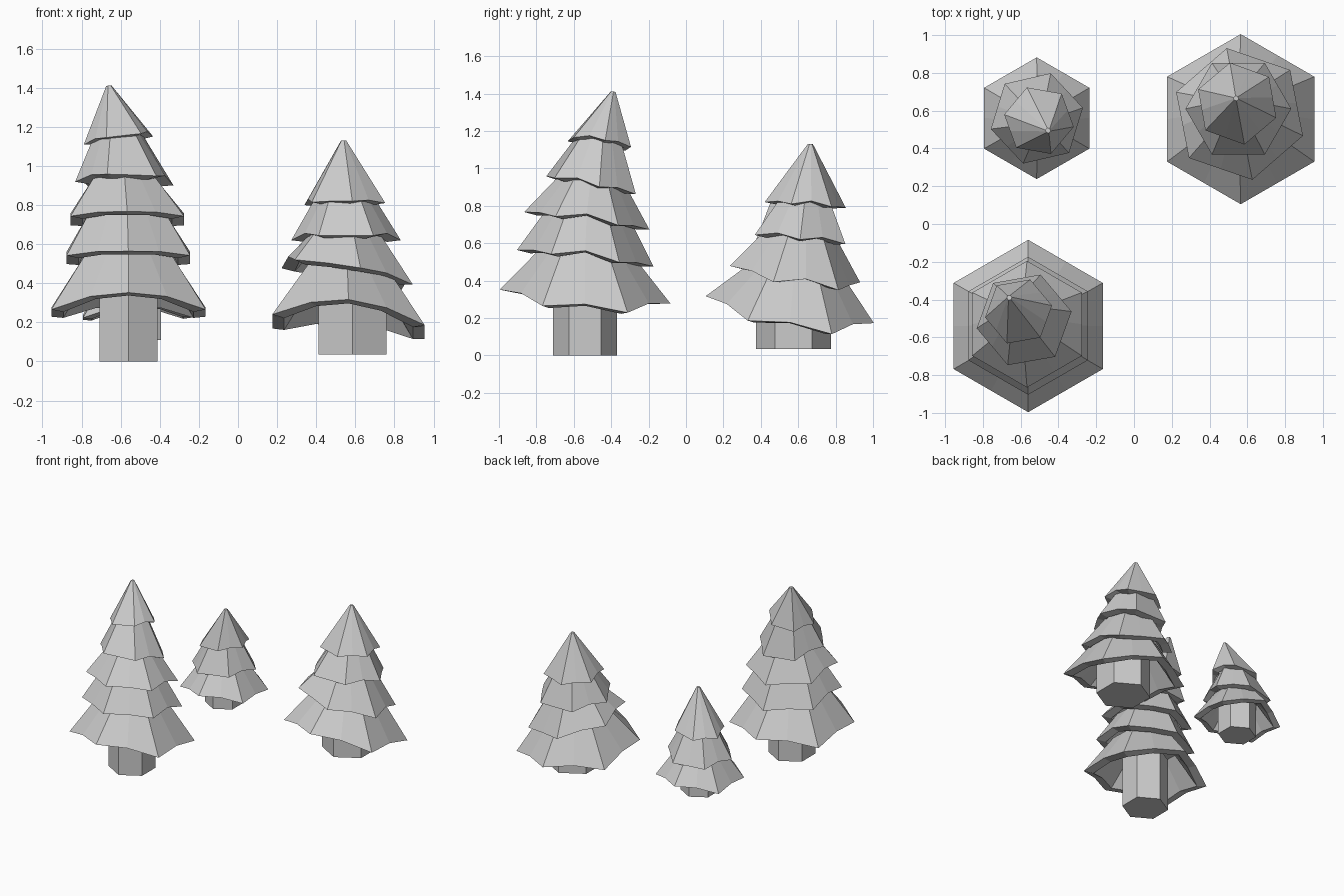
import bpy, bmesh
from math import sin, cos, pi, radians
from mathutils import Vector

if "Cube" in bpy.data.objects:
    bpy.data.objects.remove(bpy.data.objects["Cube"])


def make_object(name, bm):
    bmesh.ops.recalc_face_normals(bm, faces=bm.faces)
    mesh = bpy.data.meshes.new(name)
    bm.to_mesh(mesh)
    bm.free()
    obj = bpy.data.objects.new(name, mesh)
    bpy.context.collection.objects.link(obj)
    return obj


def trunk(name, base, r, z_top):
    """Hexagonal log standing on its base point."""
    bm = bmesh.new()
    h = z_top - base.z
    bmesh.ops.create_cone(bm, cap_ends=True, segments=6, radius1=r, radius2=r, depth=h)
    obj = make_object(name, bm)
    obj.location = base + Vector((0, 0, h / 2))


def skirt(name, centre, r, rot, tilt, saddle, top, r_top, thick):
    """Thick hexagonal branch skirt; side middles are raised a little."""
    bm = bmesh.new()

    def ring(c, rad, lean, wave):
        verts = []
        for i in range(12):
            a = radians(rot + 30 * i)
            d = rad * (cos(pi / 6) if i % 2 else 1)
            p = Vector((d * cos(a), d * sin(a), 0))
            p.z = lean * p.dot(tilt)
            if wave:
                p.z += (i % 2) * 0.11 * r * cos(a) ** 2 - saddle * cos(2 * a)
            verts.append(bm.verts.new(c + p))
        return verts

    down = Vector((0, 0, -thick))
    rings = [ring(top, r_top, 0.5, False),
             ring(centre, r, 1, True),
             ring(centre + down * 0.15, r - 1.2 * thick, 1, True),
             ring(top + down * 1.6, max(r_top - 0.3 * thick, 0.01), 0.5, False)]
    for upper, lower in zip(rings, rings[1:]):
        for i in range(12):
            j = (i + 1) % 12
            bm.faces.new((lower[i], lower[j], upper[j], upper[i]))
    bm.faces.new(rings[0])
    bm.faces.new(rings[-1])
    make_object(name, bm)


def tree(name, base, trunk_r, shift, tip, bend, skirts):
    """Skirts are (height, radius, rotation, slope x, slope y), bottom to top."""
    base, tip = Vector(base), Vector(tip)
    n = len(skirts)
    r0 = skirts[0][1]

    # the stem curves from the base toward the tip
    def stem(i, z):
        p = base.lerp(tip, (i / n) ** bend)
        p.z = z
        return p

    trunk(name + "_trunk", base + Vector((shift, shift, 0)), trunk_r, skirts[0][0] + 0.15)
    for i, (z, r, rot, sx, sy) in enumerate(skirts):
        last = i == n - 1
        top = tip if last else stem(i + 1, skirts[i + 1][0] + 0.045)
        r_top = 0.014 if last else 0.65 * skirts[i + 1][1]
        skirt(f"{name}_branches_{i + 1}", stem(i, z), r, rot, Vector((sx, sy, 0)),
              0.0 if i else 0.1 * r, top, r_top, 0.13 * r0)


tree("tall_tree", (-0.56, -0.54, 0), 0.17, 0, (-0.66, -0.39, 1.41), 3, [
    (0.27, 0.456, 30, 0, -0.08),
    (0.52, 0.365, 30, 0, -0.12),
    (0.72, 0.335, 30, 0, -0.14),
    (0.91, 0.255, 10, 0, -0.2),
    (1.13, 0.18, 10, 0.14, -0.14)])

tree("wide_tree", (0.565, 0.555, 0.035), 0.2, 0.02, (0.54, 0.665, 1.13), 1, [
    (0.2, 0.45, 30, -0.07, -0.16),
    (0.435, 0.355, -19, -0.18, -0.16),
    (0.62, 0.28, 0, 0, -0.1),
    (0.805, 0.22, -20, 0, -0.07)])

tree("small_tree", (-0.515, 0.56, 0.11), 0.14, 0, (-0.455, 0.495, 0.895), 4, [
    (0.24, 0.322, 30, 0.02, -0.03),
    (0.405, 0.25, 13, 0.05, -0.05),
    (0.595, 0.187, -10, 0.1, -0.05)])
